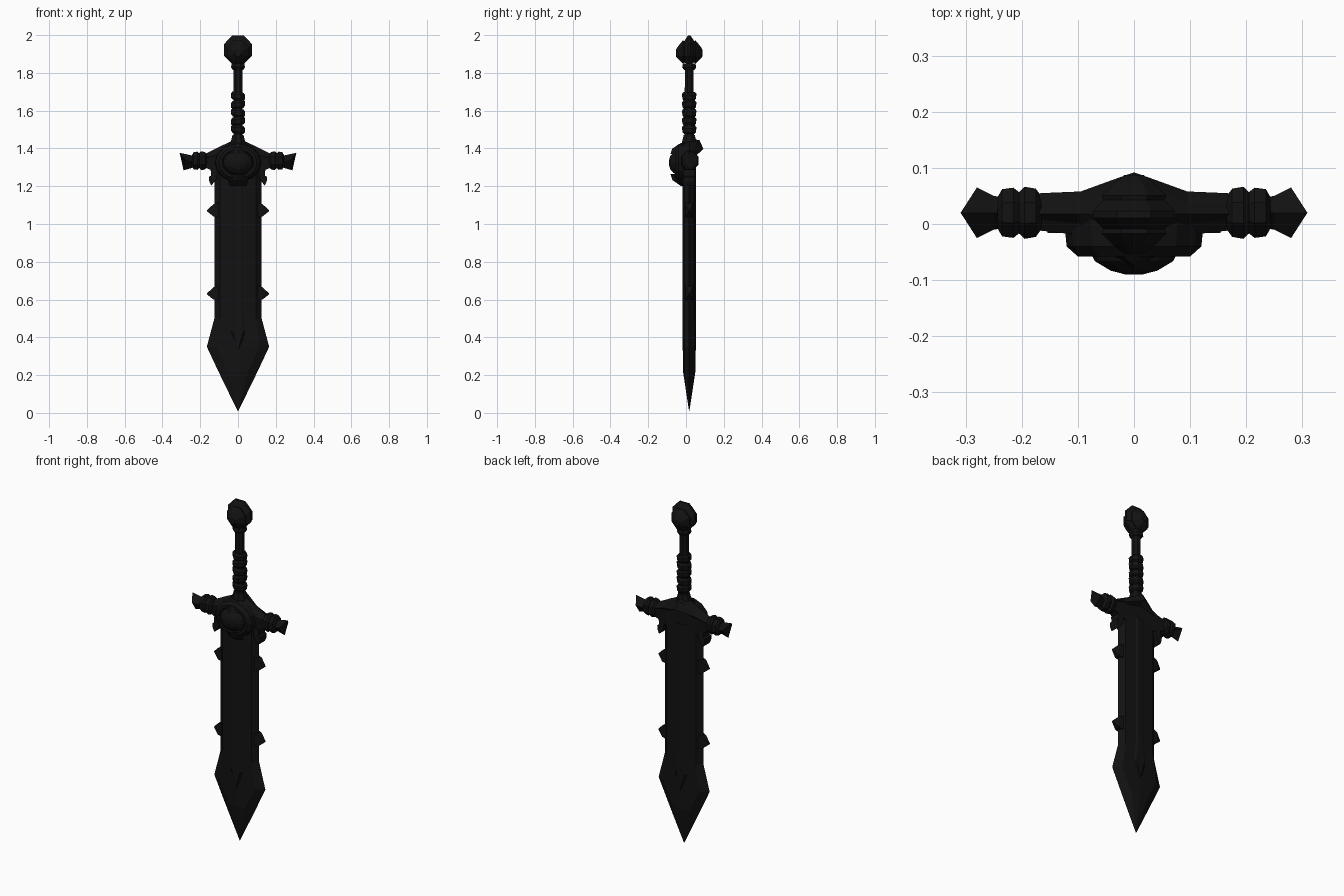
import bpy, bmesh
from math import sin, cos, pi, radians
from mathutils import Vector, Matrix

if "Cube" in bpy.data.objects:
    bpy.data.objects.remove(bpy.data.objects["Cube"])

C = 0.017  # depth of the sword's centre plane
dark = bpy.data.materials.new("dark_metal")
dark.diffuse_color = (0.006, 0.006, 0.006, 1)
dark.use_nodes = True
dark.node_tree.nodes["Principled BSDF"].inputs["Base Color"].default_value = dark.diffuse_color


def finish(name, bm, mirror=False):
    bmesh.ops.remove_doubles(bm, verts=bm.verts, dist=0.0002)
    bmesh.ops.recalc_face_normals(bm, faces=bm.faces)
    me = bpy.data.meshes.new(name)
    bm.to_mesh(me)
    bm.free()
    me.materials.append(dark)
    ob = bpy.data.objects.new(name, me)
    bpy.context.collection.objects.link(ob)
    if mirror:
        m = ob.modifiers.new("mirror", 'MIRROR')
        m.use_mirror_merge = False
    return ob


def loft(name, rings, mirror=False):
    """Skin a list of equal-length point rings and cap both ends."""
    bm = bmesh.new()
    vs = [[bm.verts.new(p) for p in r] for r in rings]
    n = len(rings[0])
    for a, b in zip(vs, vs[1:]):
        for i in range(n):
            j = (i + 1) % n
            bm.faces.new((a[i], a[j], b[j], b[i]))
    bm.faces.new(vs[0])
    bm.faces.new(vs[-1])
    return finish(name, bm, mirror)


def lathe(name, profile, sides=8, tilt=0):
    """Upright turned part; tilt slants the rings like wrapped cord."""
    rings = []
    for r, z in profile:
        angles = [2 * pi * (i + .5) / sides for i in range(sides)]
        rings.append([(r * cos(a), C + r * sin(a), z + tilt * r * cos(a)) for a in angles])
    return loft(name, rings)


# Blade: bevelled edges, slight central ridge, flared leaf point
rings = []
for z, w, bev, t in [(1.3, .125, .03, .033), (.5, .125, .03, .033), (.35, .165, .05, .033),
                     (.22, .104, .05, .033), (.01, .002, .001, .001)]:
    s = w - bev
    rings.append([(x, C + y, z) for x, y in [
        (-w, 0), (-s, -t * .8), (0, -t), (s, -t * .8), (w, 0), (s, t * .8), (0, t), (-s, t * .8)]])
loft("blade", rings)

# Raised rib on both blade faces, ending in a small spearhead
outline = [(-.03, 1.3), (-.03, .55), (-.045, .43), (0, .33), (.045, .43), (.03, .55), (.03, 1.3)]
loft("blade_rib", [[(x * k, C + y, z) for x, z in outline]
                   for y, k in [(-.036, .6), (-.028, 1), (.028, 1), (.036, .6)]])

# Edge spikes
for i, z in enumerate((1.07, .63)):
    loft(f"edge_spike_{i}", [
        [(.105, C - .02, z - .035), (.105, C + .02, z - .035), (.105, C + .02, z + .045), (.105, C - .02, z + .045)],
        [(.13, C - .018, z - .03), (.13, C + .018, z - .03), (.13, C + .018, z + .035), (.13, C - .018, z + .035)],
        [(.165, C - .002, z - .002), (.165, C + .002, z - .002), (.165, C + .002, z + .002), (.165, C - .002, z + .002)],
    ], True)

# Crossguard: roof-shaped bar with a peak on the back
half = [(0, -.04, .092, 1.455, 1.25), (.04, -.035, .078, 1.437, 1.25), (.095, -.02, .058, 1.41, 1.265),
        (.165, -.012, .055, 1.375, 1.295), (.23, -.008, .045, 1.365, 1.30)]
stations = [(-x, *r) for x, *r in half[:0:-1]] + half
rings = []
for x, f, b, top, low in stations:
    h = top - low
    rings.append([(x, y, z) for y, z in [
        (f + .008, low), (f, top - .3 * h), (f + .02, top - .02), (.018, top), (b - .02, top - .012),
        (b, top - .28 * h), (.05, top - .36 * h), (.045, low)]])
loft("crossguard", rings)

# Knuckle bands on each guard arm
rings = []
for x, r in [(.165, .034), (.175, .05), (.195, .054), (.205, .043), (.215, .052), (.235, .049), (.243, .033)]:
    rings.append([(x, .02 + r * .93 * cos(pi * i / 4 + pi / 8), 1.335 + r * sin(pi * i / 4 + pi / 8))
                  for i in range(8)])
loft("guard_knuckle", rings, True)

# Faceted guard ends with upswept tips
loft("guard_end", [
    [(.235, .02, 1.30), (.235, .048, 1.33), (.235, .02, 1.362), (.235, -.008, 1.33)],
    [(.25, .02, 1.295), (.25, .05, 1.33), (.25, .02, 1.364), (.25, -.010, 1.33)],
    [(.288, .02, 1.284), (.28, .065, 1.34), (.309, .02, 1.377), (.28, -.025, 1.34)]], True)

# Emblem on the guard front: oval backing, raised rim and gem
def oval(rx, rz, y, zc=1.325, n=14):
    return [(rx * cos(2 * pi * i / n), y, zc + rz * sin(2 * pi * i / n)) for i in range(n)]

loft("emblem_frame", [oval(.125, .105, .01), oval(.12, .1, -.04), oval(.10, .085, -.058),
                      oval(.085, .07, -.058), oval(.078, .064, -.045)])
loft("emblem_gem", [oval(.082, .068, -.04), oval(.07, .057, -.066), oval(.042, .036, -.083),
                    oval(.015, .014, -.09)])
# Brow ridge and lower beak of the emblem
for nm, z0, z1 in [("emblem_brow", 1.43, 1.37), ("emblem_beak", 1.20, 1.265)]:
    loft(nm, [[(-.045, -.01, z0), (0, -.025, z0), (.045, -.01, z0), (0, .02, z0)],
              [(-.05, -.035, (z0 + z1) / 2), (0, -.072, (z0 + z1) / 2), (.05, -.035, (z0 + z1) / 2), (0, .02, (z0 + z1) / 2)],
              [(-.06, -.045, z1), (0, -.083, z1), (.06, -.045, z1), (0, .02, z1)]])

# Claws hanging under the guard beside the blade
claw = [(.105, 1.30), (.145, 1.29), (.142, 1.255), (.154, 1.25), (.152, 1.225), (.142, 1.203), (.115, 1.235)]
loft("guard_claw", [[(x, y, z) for x, z in claw] for y in (-.016, .046)], True)

# Grip, cord wraps and collar
lathe("grip", [(.027, 1.42), (.025, 1.84)])
lathe("grip_base", [(.045, 1.42), (.032, 1.47)])
for i in range(5):
    z = 1.485 + i * .044
    lathe(f"grip_wrap_{i}", [(.03, z - .006), (.039, z + .003), (.041, z + .026), (.032, z + .037)],
          8, .12 if i % 2 else -.12)
lathe("pommel_collar", [(.03, 1.815), (.04, 1.83), (.036, 1.85)])

# Pommel: octagonal disc rising to a blunt point front and back
def octagon(r, y, zc):
    return [(.95 * r * cos(pi * (i + .5) / 4), C + y, zc + r * sin(pi * (i + .5) / 4)) for i in range(8)]

loft("pommel", [octagon(r, y, zc) for r, y, zc in [
    (.02, -.07, 1.905), (.04, -.056, 1.908), (.066, -.034, 1.91), (.062, -.026, 1.912), (.083, -.006, 1.922),
    (.083, .006, 1.922), (.062, .026, 1.912), (.066, .034, 1.91), (.04, .056, 1.908), (.02, .07, 1.905)]])
